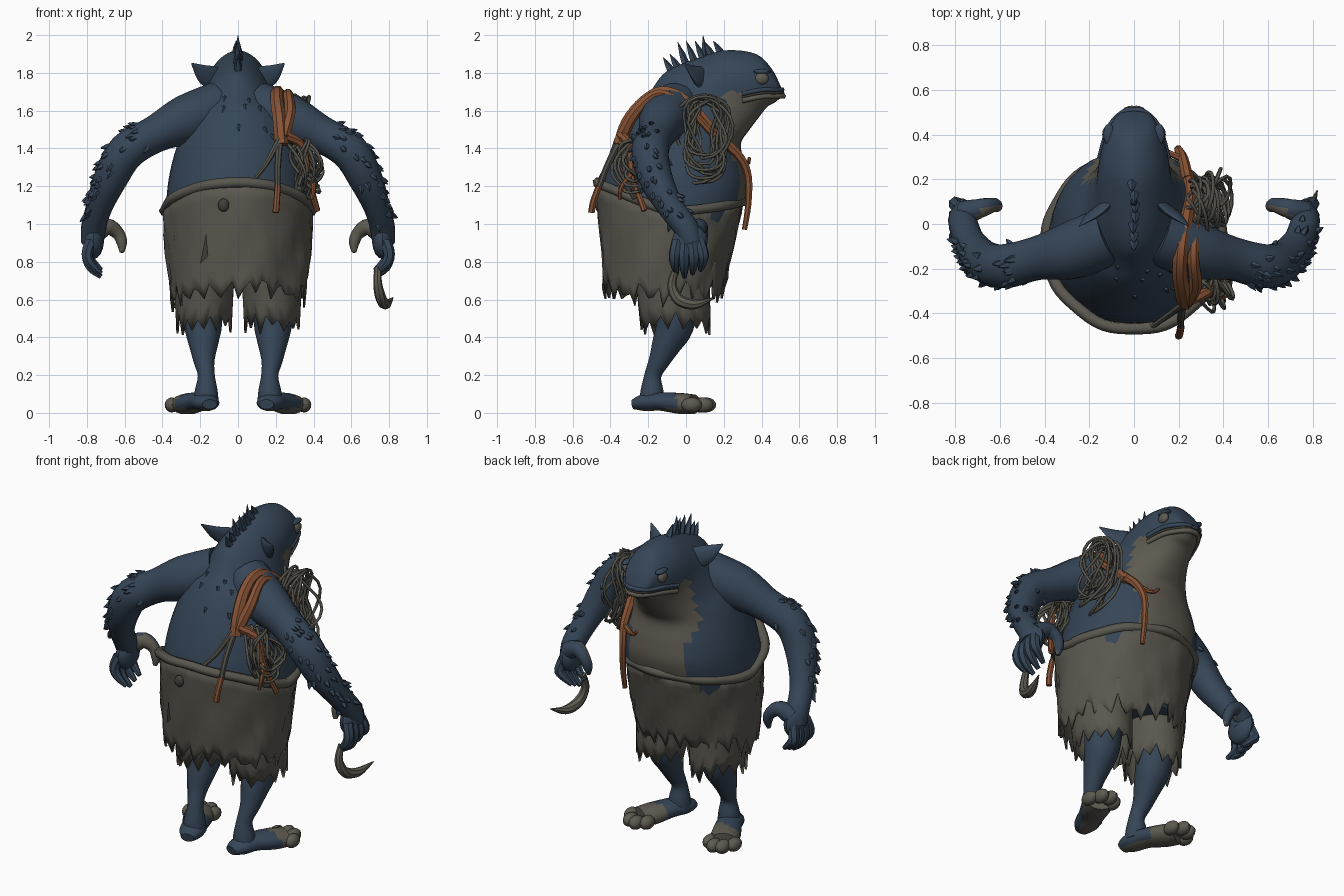
import bpy, bmesh, math, random
from mathutils import Vector as V
from mathutils.bvhtree import BVHTree

random.seed(4)
R = random.uniform
X, Y, Z = V((1, 0, 0)), V((0, 1, 0)), V((0, 0, 1))
if "Cube" in bpy.data.objects:
    bpy.data.objects.remove(bpy.data.objects["Cube"])


def material(name, *rgb):
    m = bpy.data.materials.new(name)
    m.use_nodes = True
    m.diffuse_color = (*rgb, 1)
    m.node_tree.nodes["Principled BSDF"].inputs["Base Color"].default_value = (*rgb, 1)
    return m


BLUE = material("blue skin", .036, .06, .095)
TAN = material("pale skin", .11, .102, .08)
CLOTH = material("cloth", .1, .096, .077)
DARK = material("dark cloth", .05, .048, .04)
ORANGE = material("orange strap", .24, .085, .035)
ROPE = material("rope", .085, .083, .068)


def finish(name, bm, mats, rule=None, angle=40):
    """Turn a bmesh into an object; rule picks a material index from a face centre."""
    bmesh.ops.recalc_face_normals(bm, faces=bm.faces)
    if rule:
        for f in bm.faces:
            f.material_index = rule(f.calc_center_median())
    me = bpy.data.meshes.new(name)
    bm.to_mesh(me)
    for m in mats:
        me.materials.append(m)
    me.shade_smooth()
    me.set_sharp_from_angle(angle=math.radians(angle))
    ob = bpy.data.objects.new(name, me)
    bpy.context.scene.collection.objects.link(ob)
    return ob


def loft(bm, rings, caps=True):
    vs = [[bm.verts.new(p) for p in r] for r in rings]
    n = len(vs[0])
    for a, b in zip(vs, vs[1:]):
        for i in range(n):
            j = (i + 1) % n
            bm.faces.new((a[i], a[j], b[j], b[i]))
    if caps:
        bm.faces.new(vs[0])
        bm.faces.new(vs[-1])


def smooth_path(rows, steps):
    """Catmull-Rom through rows of numbers."""
    rows = [V(r) for r in rows]
    p = [rows[0]] + rows + [rows[-1]]
    out = []
    for a, b, c, d in zip(p, p[1:], p[2:], p[3:]):
        for k in range(steps):
            t = k / steps
            out.append(.5 * (2 * b + (c - a) * t + (2 * a - 5 * b + 4 * c - d) * t * t
                             + (3 * b - a - 3 * c + d) * t ** 3))
    return out + [rows[-1]]


def tube(bm, rows, sides=10, steps=4, ref=Y, squash=1.0):
    """Sweep a ring along rows of x, y, z, radius."""
    path = smooth_path(rows, steps)
    pts = [p.xyz for p in path]
    rings = []
    for i, p in enumerate(path):
        t = (pts[min(i + 1, len(pts) - 1)] - pts[max(i - 1, 0)]).normalized()
        u = t.cross(ref).normalized()
        v = u.cross(t)
        rings.append([pts[i] + p[3] * (u * math.cos(a) + v * squash * math.sin(a))
                      for a in (math.tau * k / sides for k in range(sides))])
    loft(bm, rings)


def tube_object(name, rows, mats, rule=None, **kw):
    bm = bmesh.new()
    tube(bm, rows, **kw)
    return finish(name, bm, mats, rule)


def spikes(name, items, mat):
    bm = bmesh.new()
    for base, tip, r in items:
        d = tip - base
        tube(bm, [(*base, r), (*(base + d * .5), r * .7), (*tip, .001)], sides=5, steps=1,
             ref=X if abs(d.x) < .8 * d.length else Y)
    finish(name, bm, [mat])


def ball(name, centre, size, mat):
    bm = bmesh.new()
    bmesh.ops.create_uvsphere(bm, u_segments=12, v_segments=8, radius=1)
    bmesh.ops.scale(bm, vec=size, verts=bm.verts)
    bmesh.ops.translate(bm, vec=centre, verts=bm.verts)
    finish(name, bm, [mat])


def cord(name, lines, mat, radius, cyclic):
    cu = bpy.data.curves.new(name, "CURVE")
    cu.dimensions = "3D"
    cu.bevel_depth, cu.bevel_resolution = radius, 1
    for pts in lines:
        s = cu.splines.new("POLY")
        s.points.add(len(pts) - 1)
        for q, p in zip(s.points, pts):
            q.co = (*p, 1)
        s.use_cyclic_u = cyclic
        s.use_smooth = True
    cu.materials.append(mat)
    bpy.context.scene.collection.objects.link(bpy.data.objects.new(name, cu))


# Hunched torso and head: back y z, front y z, half width
sections = [(-.36, .72, .18, .72, .3), (-.44, 1, .27, 1, .375), (-.445, 1.17, .325, 1.18, .375),
            (-.385, 1.38, .315, 1.3, .345), (-.29, 1.57, .29, 1.42, .29), (-.19, 1.7, .33, 1.49, .22),
            (-.1, 1.81, .39, 1.57, .175), (.08, 1.885, .43, 1.62, .158), (.22, 1.92, .465, 1.64, .138),
            (.37, 1.9, .495, 1.662, .104), (.455, 1.82, .51, 1.67, .074), (.505, 1.72, .515, 1.68, .035)]
bm = bmesh.new()
rings = []
for yb, zb, yf, zf, w in smooth_path(sections, 5):
    c, h = V((0, (yb + yf) / 2, (zb + zf) / 2)), V((0, (yf - yb) / 2, (zf - zb) / 2))
    crown = 1 if w > .25 else 1.2
    ring = []
    for k in range(40):
        a = math.tau * k / 40
        power = .85 if math.sin(a) > 0 else crown
        ring.append(c + h * math.sin(a) + X * w * math.copysign(abs(math.cos(a)) ** power, math.cos(a)))
    rings.append(ring)
loft(bm, rings)
tree = BVHTree.FromBMesh(bm)


def snap(p):
    return tree.find_nearest(V(p))[0]


finish("torso_and_head", bm, [BLUE, TAN],
       lambda c: int(c.y > .19 and c.z < 1.7 and abs(c.x) < .2 + .03 * math.sin(14 * c.z)), 60)

# Lips, eyes, ears
for name, z, mat, r in (("lower_lip", 1.675, TAN, .015), ("mouth_line", 1.695, DARK, .007),
                        ("upper_lip", 1.712, BLUE, .013)):
    half = [(.13, .29, z - .02), (.11, .39, z), (.08, .46, z), (.035, .51, z)]
    pts = [snap(p) for p in half] + [snap((0, .52, z))] + [snap((-x, y, q)) for x, y, q in half[::-1]]
    cord(name, [[p.xyz for p in smooth_path(pts, 3)]], mat, r, False)
for s, side in ((1, "left"), (-1, "right")):
    e = snap((s * .12, .4, 1.77))
    ball(side + "_eye", e, (.022, .038, .032), TAN)
    ball(side + "_brow", e + V((-s * .008, 0, .036)), (.025, .05, .014), BLUE)
    tube_object(side + "_ear", [(s * .1, .1, 1.765, .062), (s * .17, .05, 1.79, .055),
                                (s * .245, -.01, 1.85, .004)], [BLUE], squash=.35)

# Crest of quills
quills = []
for i in range(7):
    b = snap((R(-.012, .012), -.12 + .052 * i, 1.9))
    tall = .13 if 1 < i < 6 else .08
    quills.append((b - Z * .02, V((b.x, b.y - .045, min(b.z + tall * R(.7, 1), 1.97))), .024))
quills.append((V((0, .1, 1.87)), V((0, .09, 2)), .02))
for i in range(8):
    b = snap((R(-.25, .25), -.3, R(1.45, 1.8)))
    quills.append((b, b + V((b.x * .1, -.02, -.03)), .012))
spikes("crest_quills", quills, BLUE)

# Arms, hands, legs and feet
for s, side in ((1, "left"), (-1, "right")):
    arm = [(.1, -.05, 1.62, .135), (.28, -.12, 1.55, .13), (.44, -.155, 1.475, .098), (.59, -.19, 1.385, .1),
           (.675, -.16, 1.24, .09), (.735, -.08, 1.09, .07), (.765, 0, .98, .066), (.77, .03, .9, .06)]
    arm = [(s * x, y, z, r) for x, y, z, r in arm]
    tube_object(side + "_arm", arm, [BLUE], sides=14)
    ball(side + "_palm", (s * .765, .02, .91), (.055, .095, .095), BLUE)
    for k in range(4):
        y = -.05 + .042 * k
        low = .72 + .018 * abs(k - 1)
        tube_object(f"{side}_finger_{k + 1}", [
            (s * .78, y * .9, .91, .032), (s * .8, y * 1.2, .84, .031),
            (s * .78, y * 1.2, low + .05, .026), (s * .725, y, low, .013)], [BLUE], sides=7, steps=3)
    # thumb is blue outside and pale on the palm side
    tube_object(side + "_thumb", [(s * .76, .05, .95, .055), (s * .69, .07, .985, .045), (s * .635, .085, .95, .034),
                                  (s * .615, .08, .9, .028), (s * .615, .07, .85, .012)], [BLUE, TAN],
                lambda c: int(c.y < .08 and abs(c.x) < .7), sides=10)
    fur = []
    path = smooth_path(arm, 6)[14:-8]
    for i in range(40):
        k = random.randrange(len(path) - 1)
        p, t = path[k].xyz, (path[k + 1].xyz - path[k].xyz).normalized()
        out = V((s * R(-.2, 1), R(-1, .3), R(-.2, .8)))
        out = (out - t * out.dot(t)).normalized()
        b = p + out * path[k][3] * .9
        fur.append((b, b + out * R(.02, .035) + t * R(.02, .04), .018))
    spikes(side + "_arm_fur", fur, BLUE)

    tube_object(side + "_leg", [(s * .19, -.03, .62, .11), (s * .185, -.06, .46, .1), (s * .183, -.1, .37, .08),
                                (s * .18, -.14, .28, .057), (s * .168, -.175, .2, .045),
                                (s * .168, -.18, .12, .06), (s * .17, -.18, .05, .068)], [BLUE], sides=12)
    tube_object(side + "_foot", [(s * .15, -.28, .045, .04), (s * .165, -.22, .055, .07), (s * .2, -.13, .06, .075),
                                 (s * .25, -.03, .05, .085), (s * .285, .04, .045, .08)], [BLUE, TAN],
                lambda c: int(c.y > -.05 or c.z < .025), sides=14, ref=Z, squash=.66)
    for k, (x, y) in enumerate([(.215, .07), (.265, .105), (.315, .09), (.35, .03)]):
        ball(f"{side}_toe_{k + 1}", (s * x, y, .042), (.038, .055, .04), TAN)

    # Ragged trouser leg
    bm = bmesh.new()
    n = 28
    jag = [R(.41, .47) if k % 2 else R(.47, .54) for k in range(n)]
    rings = []
    for t in (0, .35, .7, 1):
        rings.append([(s * (.18 + (.165 - .015 * t) * math.cos(math.tau * k / n)),
                       -.075 + .02 * t + (.2 - .015 * t) * math.sin(math.tau * k / n),
                       .78 * (1 - t) + jag[k] * t) for k in range(n)])
    loft(bm, rings, False)
    finish(side + "_trouser_leg", bm, [CLOTH]).modifiers.new("thickness", "SOLIDIFY").thickness = .012


# Ragged tunic with rolled rim
def tunic_point(a, z, grow=0.0):
    back, front = -.43 - .08 * (z - .6), .19 + .23 * (z - .6)
    return V(((.36 + .08 * (z - .6) + grow) * math.cos(a),
              (back + front) / 2 + ((front - back) / 2 + grow) * math.sin(a), z))


def rim_z(a):
    s = math.sin(a)
    return 1.07 + (.05 * s * s if s > 0 else .15 * abs(s) ** 1.2)


n = 72
angles = [math.tau * k / n for k in range(n)]
hem = [(R(.53, .61) if k % 3 == 0 else R(.6, .69)) + .03 * abs(math.sin(a)) for k, a in enumerate(angles)]
bm = bmesh.new()
rings = []
for t in (0, .15, .3, .45, .6, .75, .88, 1):
    rings.append([tunic_point(a, rim_z(a) * (1 - t) + hem[k] * t,
                              .01 * math.sin(7 * a + 5 * t) * math.sin(3 * t + a) + R(-.004, .004))
                  for k, a in enumerate(angles)])
loft(bm, rings, False)
finish("tunic", bm, [CLOTH]).modifiers.new("thickness", "SOLIDIFY").thickness = .012
cord("tunic_rim", [[tunic_point(a, rim_z(a), -.008 + .004 * math.sin(9 * a)) for a in angles]], CLOTH, .028, True)
ball("tunic_patch", tunic_point(4.52, 1.1), (.03, .02, .035), DARK)
bm = bmesh.new()
tear = [tunic_point(a, z, .014) for a, z in ((4.17, .79), (4.3, .83), (4.28, .95), (4.22, .86))]
bm.faces.new([bm.verts.new(p) for p in tear])
finish("tunic_tear", bm, [DARK])


# Shoulder strap with trailing roots
def root(name, pts, r0, r1, mat):
    k = len(pts) - 1
    rows = [(*p, r0 + (r1 - r0) * i / k) for i, p in enumerate(pts)]
    tube_object(name, rows, [mat], sides=7, ref=X)


root("strap_over_shoulder", [(.23, -.35, 1.42), (.22, -.31, 1.54), (.205, -.22, 1.65), (.21, -.12, 1.7),
                             (.23, 0, 1.65), (.25, .12, 1.52), (.24, .22, 1.41)], .038, .028, ORANGE)
root("strap_outer", [(.24, -.34, 1.46), (.275, -.27, 1.59), (.265, -.14, 1.69), (.28, .02, 1.6),
                     (.27, .14, 1.48)], .034, .018, ORANGE)
root("strap_front_tail", [(.24, .2, 1.44), (.22, .29, 1.35), (.2, .33, 1.25), (.2, .33, 1.1), (.2, .31, .97)],
     .027, .014, ORANGE)
root("strap_front_fork", [(.22, .29, 1.35), (.14, .325, 1.32), (.1, .335, 1.35)], .016, .009, ORANGE)
root("strap_back_tail", [(.22, -.35, 1.44), (.21, -.42, 1.3), (.21, -.465, 1.18)], .02, .014, ROPE)
root("strap_back_tip", [(.21, -.46, 1.2), (.205, -.49, 1.12), (.2, -.5, 1.06)], .017, .018, ORANGE)
root("strap_back_root", [(.22, -.36, 1.45), (.15, -.41, 1.32), (.08, -.46, 1.23)], .018, .011, ROPE)
root("strap_side_root", [(.25, -.34, 1.47), (.34, -.3, 1.41), (.37, -.28, 1.25), (.42, -.22, 1.07)],
     .026, .016, ORANGE)
root("strap_side_fork", [(.37, -.28, 1.27), (.4, -.34, 1.2), (.39, -.35, 1.13)], .015, .01, ORANGE)

# Tangled rope loops hanging from the strap
loops = []
for cx, cy, cz, ry, rz, count in ((.335, .1, 1.44, .13, .25, 15), (.36, -.27, 1.29, .09, .17, 11)):
    for i in range(count):
        f, ph, ox, oy = R(.55, 1), R(0, 6), R(-.05, .05), R(-.03, .03)
        loops.append([(cx + ox + .035 * math.sin(2 * a + ph) - .03 * math.sin(a),
                       cy + oy + f * ry * math.cos(a) + .025 * math.sin(3 * a + ph),
                       cz + (1 - f) * rz * R(.55, .65) + f * rz * math.sin(a))
                      for a in (math.tau * k / 24 for k in range(24))])
cord("rope_loops", loops, ROPE, .0085, True)

# Hooked claw held in the left hand
tube_object("hooked_claw", [(.74, -.05, .77, .018), (.74, -.075, .68, .024), (.76, -.04, .6, .03),
                            (.785, .05, .575, .026), (.82, .15, .61, .003)], [TAN], sides=8, ref=X)
